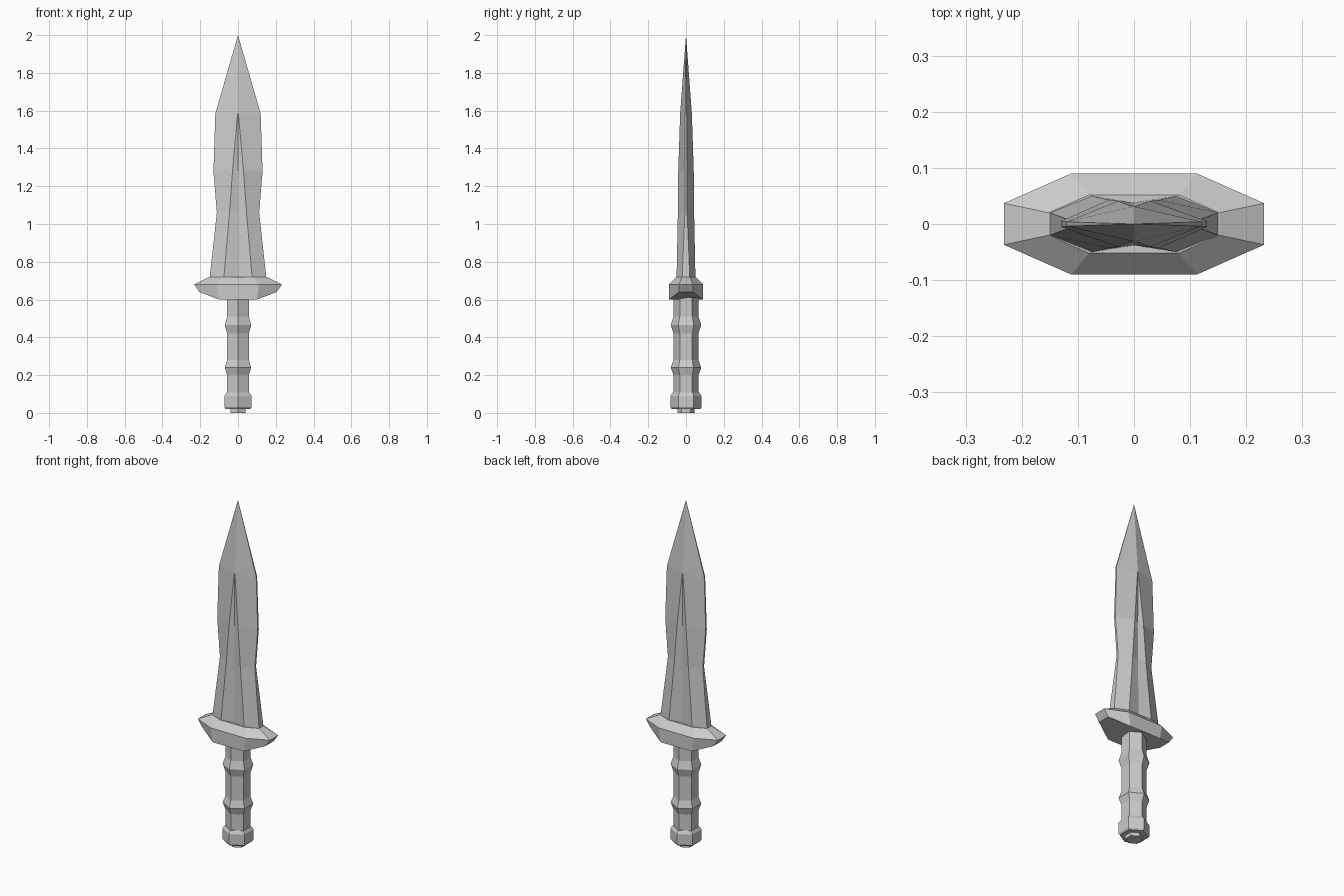
import bpy, bmesh, math

cube = bpy.data.objects.get("Cube")
if cube:
    bpy.data.objects.remove(cube)

steel = bpy.data.materials.new("grey_steel")
steel.use_nodes = True
GREY = (0.6, 0.6, 0.6, 1)
steel.diffuse_color = GREY
steel.node_tree.nodes["Principled BSDF"].inputs["Base Color"].default_value = GREY


def loft(name, rings):
    """Skin a stack of equal-length rings and cap both ends."""
    bm = bmesh.new()
    loops = [[bm.verts.new(p) for p in ring] for ring in rings]
    n = len(loops[0])
    for a, b in zip(loops, loops[1:]):
        for i in range(n):
            j = (i + 1) % n
            bm.faces.new((a[i], a[j], b[j], b[i]))
    bm.faces.new(loops[0][::-1])
    bm.faces.new(loops[-1])
    bmesh.ops.remove_doubles(bm, verts=bm.verts, dist=0.0003)
    bmesh.ops.recalc_face_normals(bm, faces=bm.faces)
    mesh = bpy.data.meshes.new(name)
    bm.to_mesh(mesh)
    bm.free()
    mesh.materials.append(steel)
    obj = bpy.data.objects.new(name, mesh)
    bpy.context.collection.objects.link(obj)
    return obj


def hexagon(r, z):
    """Six-sided ring with a corner facing front and back."""
    angles = [math.pi / 6 + k * math.pi / 3 for k in range(6)]
    return [(r * math.cos(a), r * math.sin(a), z) for a in angles]


def mirrored(quarter):
    """Mirror two corner points of the +x +y quarter into an eight-sided ring."""
    (x1, y1, z1), (x2, y2, z2) = quarter
    right = [(x1, -y1, z1), (x2, -y2, z2), (x2, y2, z2), (x1, y1, z1)]
    return right + [(-x, y, z) for x, y, z in right[::-1]]


def blade_ring(z, edge, edge_y, ridge, ridge_y, groove_y):
    """Blunt edges, two ridges per side and a groove between them."""
    back = [(edge, edge_y, z), (ridge, ridge_y, z), (0, groove_y, z),
            (-ridge, ridge_y, z), (-edge, edge_y, z)]
    return back + [(x, -y, z) for x, y, z in back[::-1]]


# Grip with two raised bands
loft("grip", [hexagon(r, z) for r, z in (
    (0.066, 0.09), (0.066, 0.2), (0.081, 0.24), (0.066, 0.28),
    (0.066, 0.42), (0.081, 0.465), (0.066, 0.51), (0.066, 0.61))])

# Pommel and its end button
loft("pommel", [hexagon(r, z) for r, z in (
    (0.075, 0.02), (0.082, 0.03), (0.082, 0.09), (0.07, 0.107))])
loft("pommel_button", [hexagon(0.046, z) for z in (0, 0.025)])

# Crossguard with angled underside at each end
loft("guard", [mirrored(q) for q in (
    ((0.1, 0.09, 0.6), (0.205, 0.037, 0.64)),
    ((0.112, 0.09, 0.68), (0.232, 0.037, 0.68)),
    ((0.08, 0.052, 0.72), (0.152, 0.02, 0.72)))])

# Leaf-shaped blade, the groove closing below the point
loft("blade", [blade_ring(*row) for row in (
    (0.715, 0.15, 0.02, 0.075, 0.05, 0.038),
    (1.06, 0.112, 0.006, 0.045, 0.043, 0.031),
    (1.28, 0.13, 0.005, 0.029, 0.041, 0.03),
    (1.585, 0.12, 0.004, 0.002, 0.031, 0.031),
    (2.0, 0, 0, 0, 0, 0))])
